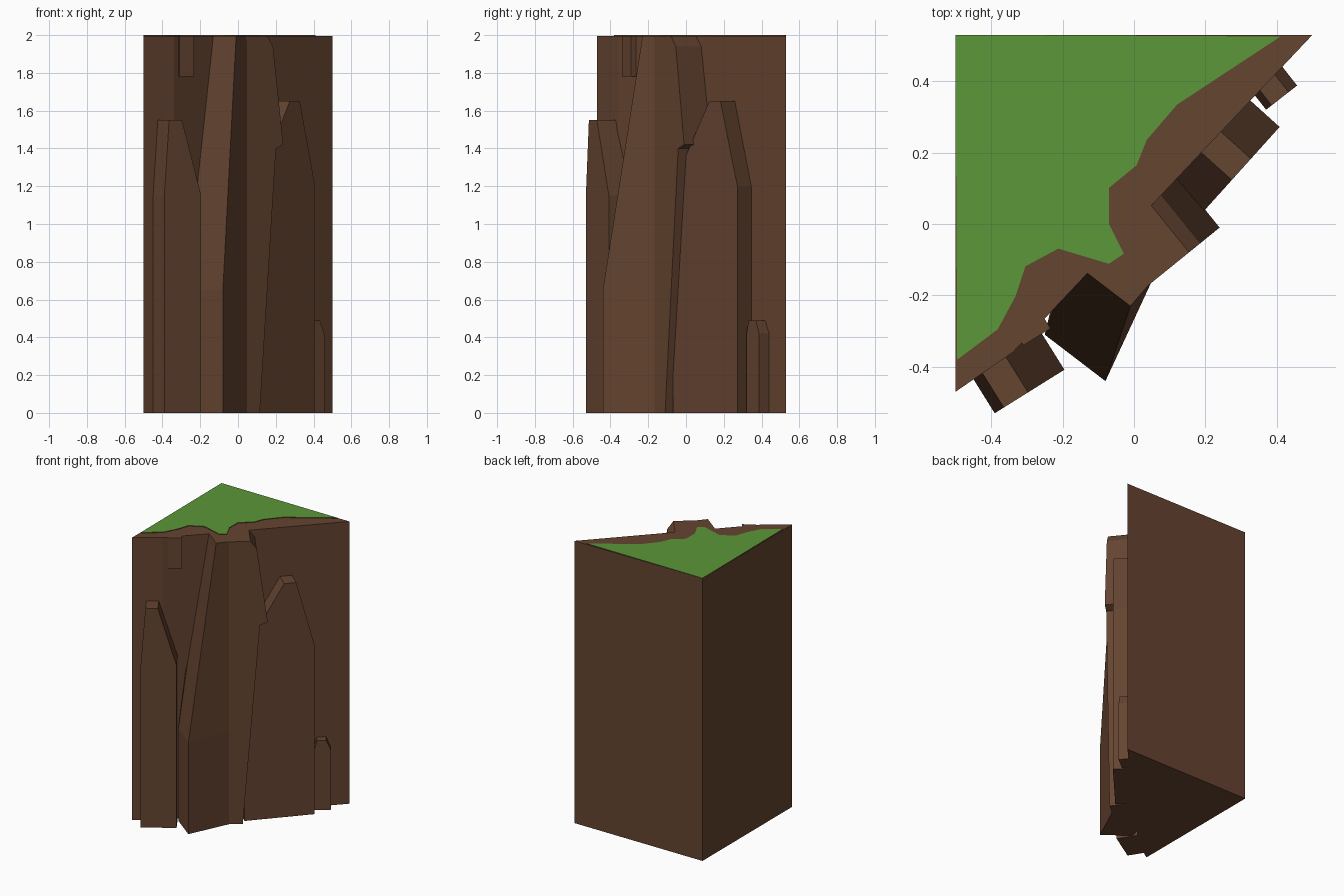
import bpy
import bmesh
from math import radians, sqrt
from mathutils import Matrix, Vector

cube = bpy.data.objects.get("Cube")
if cube:
    bpy.data.objects.remove(cube, do_unlink=True)


def material(name, color):
    created = bpy.data.materials.new(name)
    created.use_nodes = True
    created.diffuse_color = (*color, 1)
    shader = created.node_tree.nodes["Principled BSDF"]
    shader.inputs["Base Color"].default_value = (*color, 1)
    return created


rock = material("brown_rock", (0.13, 0.058, 0.03))
grass = material("green_grass", (0.105, 0.31, 0.04))
height = 2
rock_top = height - 0.004
half_width = 0.5
back_edge = 0.53
front_edge = back_edge - 2 * half_width


def loft(name, rings):
    """Flat-faced solid through rings of points, with capped ends."""
    bm = bmesh.new()
    loops = [[bm.verts.new(point) for point in ring] for ring in rings]
    for lower, upper in zip(loops, loops[1:]):
        for i in range(len(lower)):
            bm.faces.new((lower[i - 1], lower[i], upper[i], upper[i - 1]))
    bm.faces.new(loops[0])
    bm.faces.new(loops[-1])
    bmesh.ops.recalc_face_normals(bm, faces=bm.faces)
    mesh = bpy.data.meshes.new(name)
    bm.to_mesh(mesh)
    bm.free()
    mesh.materials.append(rock)
    solid = bpy.data.objects.new(name, mesh)
    bpy.context.collection.objects.link(solid)
    return solid


def level(outline, z):
    return [Vector((x, y, z)) for x, y in outline]


def slab(name, corner, angle, depth, outline):
    """Upright rock face, drawn as (along, z), turned about its front corner."""
    turn = Matrix.Rotation(radians(angle), 3, "Z")
    origin = Vector((*corner, 0))
    rings = []
    for back in (0, depth):
        rings.append([origin + turn @ Vector((along, back, z)) for along, z in outline])
    return loft(name, rings)


def pillar(name, corner, angle, width, depth, top, shoulder, left, right, base=0):
    """Rock column whose sides slope inward from the shoulder to the top."""
    outline = [(0, base), (width, base), (width, shoulder),
               (width - right, top), (left, top), (0, shoulder)]
    return slab(name, corner, angle, depth, outline)


# Main corner block, with a slight swelling on its slanted face
back_corner = (-half_width, back_edge)
body = [back_corner, (-half_width, front_edge), (-0.34, -0.36), (half_width, back_edge)]
loft("cliff_block", [level(body, 0), level(body, rock_top)])

# Grass plate: ragged edge given as position along the slanted face and inset from it
ragged_edge = [(-0.64, 0.06), (-0.5, 0.04), (-0.4, 0.07), (-0.32, 0.11), (-0.22, 0.08),
               (-0.15, -0.05), (-0.1, -0.06), (-0.07, 0.03), (0, 0.1), (0.1, 0.09),
               (0.17, 0.12), (0.3, 0.13), (0.64, 0.06)]
middle = back_edge - half_width
lawn = [back_corner]
for along, inset in ragged_edge:
    lawn.append(((along - inset) / sqrt(2), (along + inset) / sqrt(2) + middle))
plate = loft("grass_top", [level(lawn, rock_top), level(lawn, height)])
plate.data.materials.append(grass)
for face in plate.data.polygons:
    face.material_index = int(face.normal.z > 0.5)

# Central rib: upright at the foot, then its front leans back toward the top
rib_front = [(-0.25, -0.31), (-0.08, -0.44)]
rib_rear = [(0.05, -0.16), (-0.05, 0.05), (-0.2, -0.1)]
lean = Vector((0.07, 0.21, 0))
rib = []
for z, amount in ((0, 0), (0.65, 0), (rock_top, 1)):
    front = [point + lean * amount for point in level(rib_front, z)]
    rib.append(front + level(rib_rear, z))
loft("central_rib", rib)

# Rock face beside the rib, widening up to an overhang and then narrowing
slab("rib_shoulder", (0.03, -0.18), 39, 0.32,
     [(0, 0), (0.11, 0), (0.22, 1.4), (0.27, 1.42), (0.2, 1.94),
      (0.16, rock_top), (0, rock_top)])

# Columns standing against the slanted face
pillar("broad_pillar", corner=(0.1, -0.07), angle=48, width=0.46, depth=0.24,
       top=1.65, shoulder=1.2, left=0.26, right=0.12)
pillar("right_pillar", corner=(-0.39, -0.53), angle=32, width=0.23, depth=0.2,
       top=1.55, shoulder=1.15, left=0.03, right=0.12)
pillar("low_pillar", corner=(0.37, 0.32), angle=38, width=0.11, depth=0.13,
       top=0.49, shoulder=0.42, left=0.02, right=0.03)

# Small knobs on the upper wall
pillar("right_knob", corner=(-0.31, -0.34), angle=32, width=0.09, depth=0.12,
       top=rock_top, shoulder=1.9, left=0, right=0, base=1.78)
pillar("left_knob", corner=(0.22, 0.24), angle=48, width=0.09, depth=0.05,
       top=1.85, shoulder=1.65, left=0.02, right=0.01, base=1.6)
